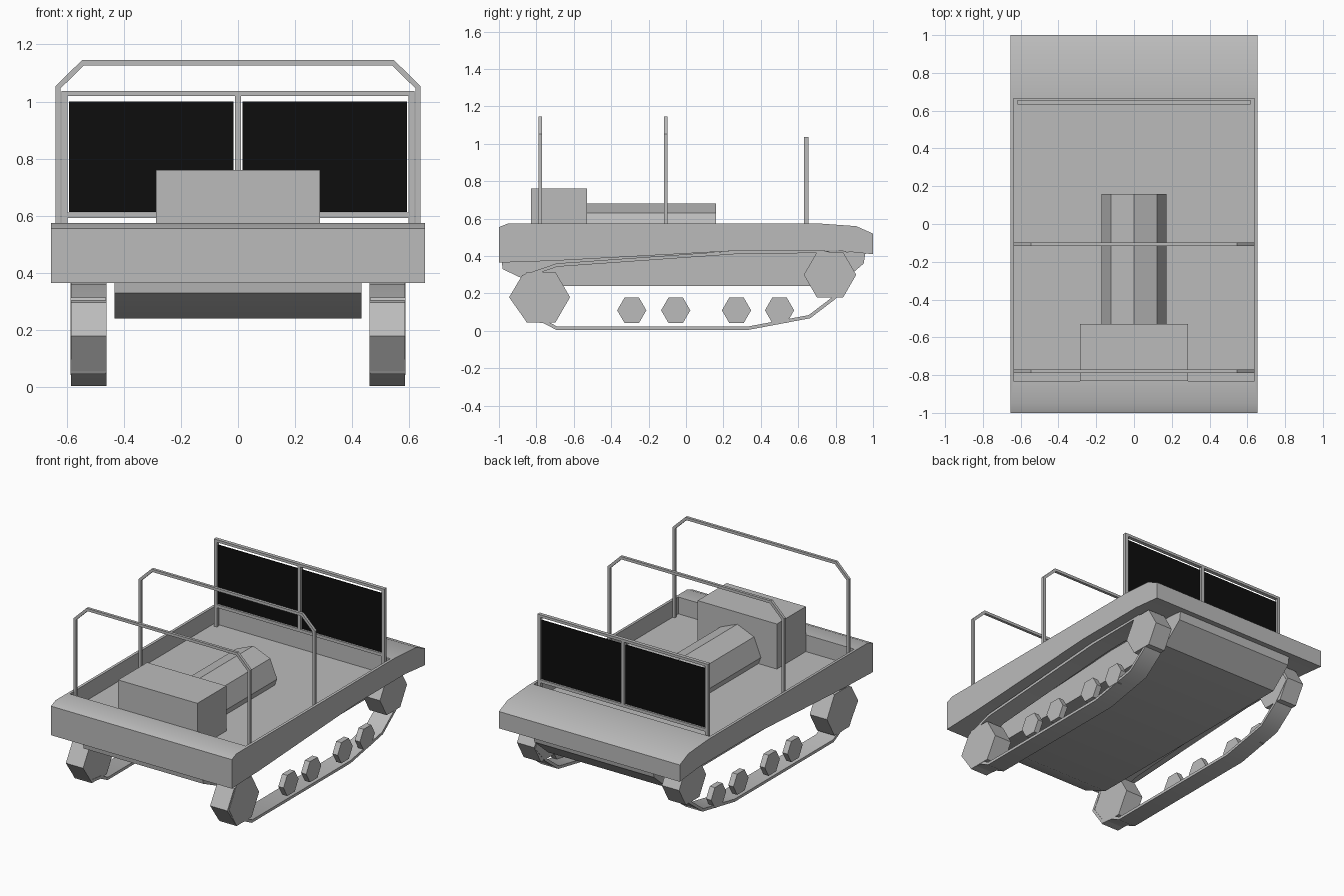
import bpy, bmesh, math
from mathutils import Vector

if "Cube" in bpy.data.objects:
    bpy.data.objects.remove(bpy.data.objects["Cube"])


def material(name, rgb):
    m = bpy.data.materials.new(name)
    m.use_nodes = True
    m.diffuse_color = (*rgb, 1)
    m.node_tree.nodes["Principled BSDF"].inputs["Base Color"].default_value = (*rgb, 1)
    return m


GREY = material("plain_grey", (0.5, 0.5, 0.5))
BLACK = material("black_glass", (0.004, 0.004, 0.004))


def finish(name, bm, mat=GREY, smooth=False):
    bmesh.ops.recalc_face_normals(bm, faces=bm.faces)
    mesh = bpy.data.meshes.new(name)
    bm.to_mesh(mesh)
    bm.free()
    mesh.materials.append(mat)
    ob = bpy.data.objects.new(name, mesh)
    bpy.context.collection.objects.link(ob)
    if smooth:
        bpy.ops.object.select_all(action="DESELECT")
        bpy.context.view_layer.objects.active = ob
        ob.select_set(True)
        bpy.ops.object.shade_smooth_by_angle(angle=math.radians(30))
    return ob


def add_box(bm, x0, x1, y0, y1, z0, z1):
    r = bmesh.ops.create_cube(bm, size=1)
    for v in r["verts"]:
        v.co = Vector(((x0 + x1) / 2 + v.co.x * (x1 - x0),
                       (y0 + y1) / 2 + v.co.y * (y1 - y0),
                       (z0 + z1) / 2 + v.co.z * (z1 - z0)))


def box(name, *size, mat=GREY):
    bm = bmesh.new()
    add_box(bm, *size)
    return finish(name, bm, mat)


def side_prism(name, profile, x0, x1, smooth=False):
    """Extrude a (y, z) outline across x."""
    bm = bmesh.new()
    face = bm.faces.new([bm.verts.new((x0, y, z)) for y, z in profile])
    r = bmesh.ops.extrude_face_region(bm, geom=[face])
    for v in r["geom"]:
        if isinstance(v, bmesh.types.BMVert):
            v.co.x = x1
    return finish(name, bm, GREY, smooth)


def sweep(name, path, frame, closed, smooth=False):
    """Sweep a rectangular section; frame gives the corners at a point and mitre."""
    bm = bmesh.new()
    pts = [Vector(p) for p in path]
    n = len(pts)
    rings = []
    for i, p in enumerate(pts):
        a = pts[i - 1] if closed or i else p
        b = pts[(i + 1) % n] if closed or i < n - 1 else p
        d0 = (p - a if p != a else b - p).normalized()
        d1 = (b - p if b != p else p - a).normalized()
        t = (d0 + d1).normalized()
        normal = Vector((-t.y, t.x)) / max(t.dot(d0), 0.5)
        rings.append([bm.verts.new(c) for c in frame(p, normal)])
    for i in range(n if closed else n - 1):
        r, s = rings[i], rings[(i + 1) % n]
        for k in range(4):
            bm.faces.new((r[k], r[(k + 1) % 4], s[(k + 1) % 4], s[k]))
    if not closed:
        bm.faces.new(rings[0])
        bm.faces.new(rings[-1])
    return finish(name, bm, GREY, smooth)


def polygon(cy, cz, radius, sides=6):
    return [(cy + radius * math.cos(math.tau * k / sides),
             cz + radius * math.sin(math.tau * k / sides)) for k in range(sides)]


# Open body tub, hollowed from above
body = side_prism("body_tub", [(-1, 0.365), (-1, 0.555), (-0.95, 0.575), (0.7, 0.575),
                               (0.91, 0.56), (1, 0.52), (1, 0.41), (0.8, 0.43),
                               (0.3, 0.43), (-0.7, 0.375)], -0.655, 0.655)
cutter = box("tub_cutter", -0.637, 0.637, -0.83, 0.665, 0.465, 0.8)
mod = body.modifiers.new("hollow", "BOOLEAN")
mod.operation = "DIFFERENCE"
mod.solver = "EXACT"
mod.object = cutter
bpy.ops.object.select_all(action="DESELECT")
bpy.context.view_layer.objects.active = body
body.select_set(True)
bpy.ops.object.modifier_apply(modifier="hollow")
bpy.data.objects.remove(cutter)
bpy.ops.object.shade_smooth_by_angle(angle=math.radians(30))

# Lower hull between the tracks
side_prism("lower_hull", [(-0.985, 0.37), (-0.98, 0.33), (-0.79, 0.24), (0.81, 0.24),
                          (0.95, 0.36), (0.96, 0.42), (0.3, 0.44)], -0.433, 0.433, True)

# Engine box and eight-sided tunnel
box("engine_box", -0.287, 0.287, -0.83, -0.53, 0.465, 0.76)
bm = bmesh.new()
end = bm.faces.new([bm.verts.new((x, -0.53, z)) for x, z in polygon(0, 0.51, 0.172, 8)])
for g in bmesh.ops.extrude_face_region(bm, geom=[end])["geom"]:
    if isinstance(g, bmesh.types.BMVert):
        g.co.y = 0.16
finish("drive_tunnel", bm)

# Roof hoops
T = 0.009
HOOP = [(-0.63, 0.465), (-0.63, 1.05), (-0.542, 1.136),
        (0.542, 1.136), (0.63, 1.05), (0.63, 0.465)]
for label, y in (("front", -0.78), ("rear", -0.108)):
    sweep(label + "_hoop", HOOP,
          lambda p, n: [(p.x + s * T * n.x, y + u * T, p.y + s * T * n.y)
                        for s, u in ((-1, -1), (-1, 1), (1, 1), (1, -1))], False)

# Windscreen frame and two panes
bm = bmesh.new()
for s in (-1, 1):
    a, b = sorted((s * 0.596, s * 0.617))
    add_box(bm, a, b, 0.632, 0.656, 0.465, 1.037)
add_box(bm, -0.596, 0.596, 0.632, 0.656, 1.02, 1.037)
add_box(bm, -0.596, 0.596, 0.632, 0.656, 0.592, 0.612)
add_box(bm, -0.011, 0.011, 0.632, 0.656, 0.612, 1.02)
finish("windscreen_frame", bm)
for label, a, b in (("right", -0.592, -0.015), ("left", 0.015, 0.592)):
    box(label + "_windscreen_pane", a, b, 0.641, 0.647, 0.614, 1.0, mat=BLACK)

# Running gear on both sides
TRACK = [(-0.69, 0.014), (0.33, 0.014), (0.66, 0.076), (0.79, 0.175), (0.89, 0.29),
         (0.83, 0.395), (0.72, 0.425), (0.3, 0.422), (-0.69, 0.352), (-0.87, 0.29),
         (-0.935, 0.18), (-0.85, 0.06), (-0.76, 0.05)]
for label, s in (("left", 1), ("right", -1)):
    x0, x1 = s * 0.46, s * 0.585
    sweep(label + "_track", TRACK,
          lambda p, n: [(x, p.x + k * T * n.x, p.y + k * T * n.y)
                        for x, k in ((x0, -1), (x1, -1), (x1, 1), (x0, 1))], True, True)
    side_prism(label + "_front_wheel", polygon(-0.775, 0.18, 0.155), s * 0.462, s * 0.587)
    side_prism(label + "_rear_wheel", polygon(0.77, 0.3, 0.14), s * 0.462, s * 0.587)
    for i, y in enumerate((-0.29, -0.055, 0.27, 0.5)):
        side_prism(f"{label}_road_wheel_{i + 1}", polygon(y, 0.11, 0.078), s * 0.55, s * 0.587)
